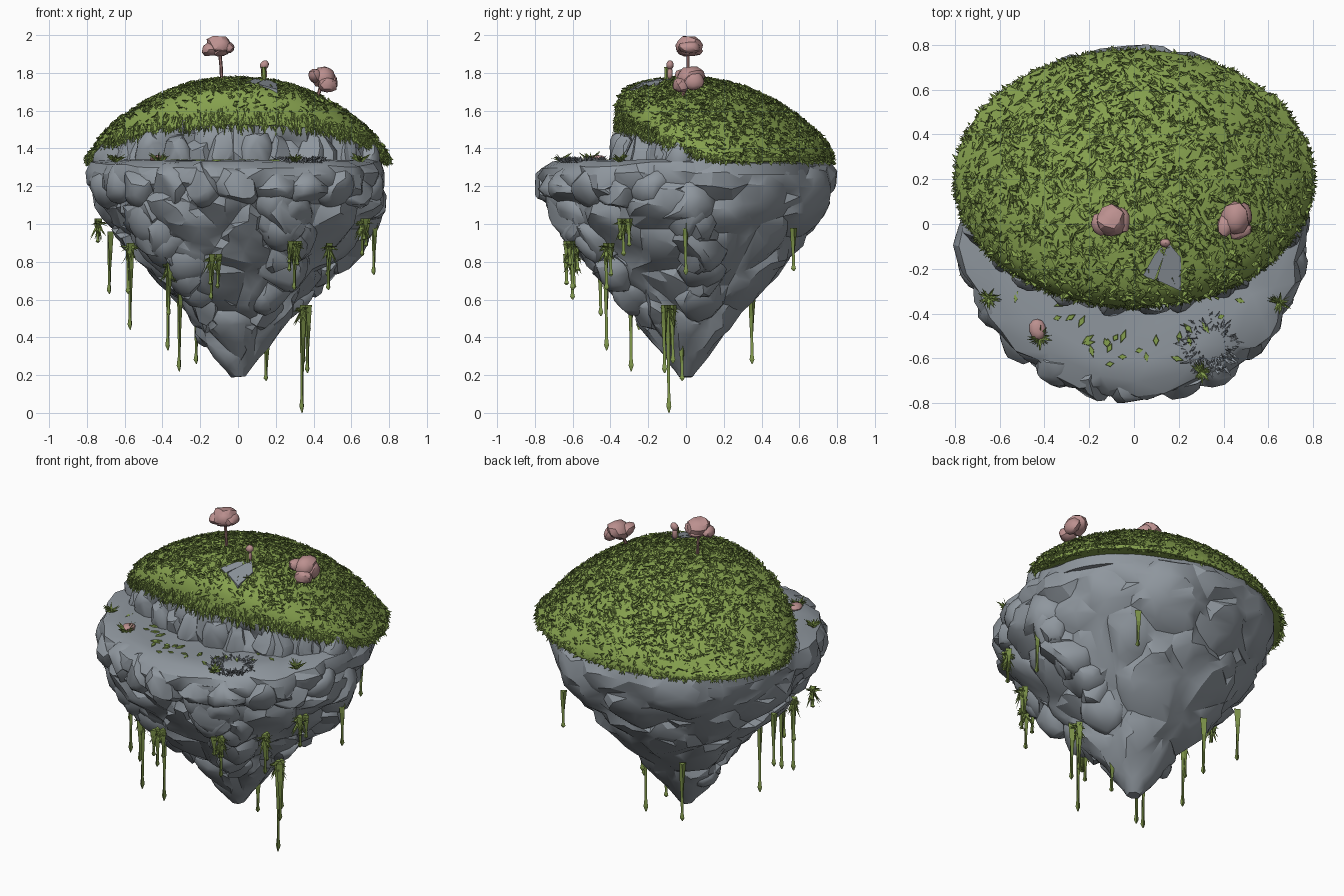
import bpy, bmesh, math, random
from mathutils import Vector, Matrix, noise

if "Cube" in bpy.data.objects:
    bpy.data.objects.remove(bpy.data.objects["Cube"])

random.seed(4)
U, TAU = random.uniform, math.tau

def material(name, *rgb):
    m = bpy.data.materials.new(name)
    m.diffuse_color = (*rgb, 1)
    m.use_nodes = True
    m.node_tree.nodes["Principled BSDF"].inputs["Base Color"].default_value = m.diffuse_color
    return m

ROCK = material("grey rock", 0.275, 0.308, 0.342)
GRASS = material("grass green", 0.235, 0.35, 0.075)
VINE = material("vine green", 0.215, 0.31, 0.07)
PINK = material("blossom pink", 0.50, 0.28, 0.275)
BARK = material("bark", 0.34, 0.18, 0.17)

def finish(name, bm, mat, smooth=None, decimate=None):
    me = bpy.data.meshes.new(name)
    bm.to_mesh(me)
    me.materials.append(mat)
    ob = bpy.data.objects.new(name, me)
    bpy.context.collection.objects.link(ob)
    bpy.ops.object.select_all(action='DESELECT')
    ob.select_set(True)
    bpy.context.view_layer.objects.active = ob
    if decimate:
        ob.modifiers.new("facets", 'DECIMATE').ratio = decimate
        bpy.ops.object.modifier_apply(modifier="facets")
    if smooth:
        bpy.ops.object.shade_smooth_by_angle(angle=math.radians(smooth))

def skin(bm, rings):
    """Skin closed rings of points and cap both ends."""
    loops = [[bm.verts.new(p) for p in r] for r in rings]
    n = len(loops[0])
    for a, b in zip(loops, loops[1:]):
        for i in range(n):
            bm.faces.new((a[i], a[(i + 1) % n], b[(i + 1) % n], b[i]))
    bm.faces.new(loops[0][::-1])
    bm.faces.new(loops[-1])
    bmesh.ops.recalc_face_normals(bm, faces=bm.faces)
    return bm

def lookup(t, table):
    for (a, va), (b, vb) in zip(table, table[1:]):
        if t <= b:
            return va + (vb - va) * (t - a) / (b - a)
    return table[-1][1]

def chunk(p, freq):
    """Cellular bulge: raised blocks separated by creases."""
    d, pts = noise.voronoi(p * freq)
    return min(d[1] - d[0], 0.4) * 0.9 - 0.22 + 0.4 * noise.noise(pts[0] * 3.7)

def polar(a, r, z):
    return Vector((r * math.cos(a), r * math.sin(a), z))

def jitter(s, sz):
    return Vector((U(-s, s), U(-s, s), U(-sz, sz)))

# Tapering rock body with a rounded front lip
PROFILE = [(0.19, 0.04), (0.3, 0.13), (0.4, 0.2), (0.5, 0.275), (0.6, 0.35), (0.7, 0.44), (0.8, 0.53),
           (0.9, 0.615), (1.0, 0.69), (1.1, 0.745), (1.2, 0.785), (1.28, 0.79), (1.33, 0.77)]
N = 110
steps = [(z, lookup(z, PROFILE), 1) for z in (0.19 + 1.14 * i / 54 for i in range(55))]
steps += [(1.342, 0.70, 0.4), (1.338, 0.6, 0.1), (1.33, 0.45, 0), (1.33, 0.2, 0)]
rings = []
for z, r, w in steps:
    rings.append([])
    for i in range(N):
        d = polar(TAU * i / N, 1, 0)
        p = d * r + Vector((0, 0, z))
        amp = (0.15 if d.y < 0.3 else 0.11) * w * min(1, r / 0.3) * (0.6 if z > 1.2 else 1)
        q = p + d * (amp * chunk(p, 3.4) + 0.3 * amp * chunk(p + Vector((7, 3, 1)), 6))
        q.z -= 0.04 * max(0, -d.y) * max(0, r - 0.66) / 0.12 * (z > 1.27) + 0.012 * noise.noise(p * 5)
        rings[-1].append(q)
finish("rock_body", skin(bmesh.new(), rings), ROCK, 27, 0.15)

# Rounded boulders: spheres trimmed by random planes
def boulder(bm, c, s, tall=1.0):
    planes = [(jitter(1, 1).normalized(), U(0.62, 0.85)) for _ in range(11)]
    for v in bmesh.ops.create_icosphere(bm, subdivisions=3, radius=1)['verts']:
        for n, d in planes:
            v.co -= n * max(0, v.co.dot(n) - d)
        v.co = Vector(c) + Vector((v.co.x, v.co.y, v.co.z * tall)) * s

bm = bmesh.new()
for i in range(32):
    z = 0.42 + 0.72 * math.sqrt(i / 32)
    a = i * 2.4 % (math.pi * 1.15) - math.pi * 1.07
    r = lookup(z, PROFILE)
    s = U(0.14, 0.2) * min(1, 0.35 + r)
    boulder(bm, polar(a, r - s * 0.78, z), s, U(0.9, 1.3))
for i in range(11):
    a = math.radians(-165 + i * 15)
    boulder(bm, polar(a, 0.66 + 0.03 * max(0, -math.sin(a)), U(1.19, 1.215)), U(0.13, 0.145), 0.95)
finish("boulders", bm, ROCK, 35, 0.3)

# Upper plateau: ellipse plan and domed crown
def crown(x, y):
    return max(1.385, 1.768 - 0.38 * ((x / 0.81) ** 2 + (y / 0.79) ** 2) ** 1.1)

def plan(a, k=1.0):
    return k * 0.8 * math.cos(a), 0.205 + k * 0.572 * math.sin(a)

def front(a):
    return max(0, -math.sin(a))

def rim_bottom(a):
    return lookup(front(a), [(0, 1.322), (0.12, 1.33), (0.3, 1.36), (0.6, 1.43), (0.85, 1.49), (1, 1.515)])

def grass_top(a, k):
    """Crown height, rounded down toward the rim."""
    top = crown(*plan(a, k))
    return top - (top - rim_bottom(a)) * 0.5 * max(0, (k - 0.88) / 0.12) ** 2.5

# Cliff wall under the grass
rings = []
for t in (j / 8 for j in range(9)):
    rings.append([])
    for a in (TAU * i / N for i in range(N)):
        f = front(a)
        x, y = plan(a, 0.93 + min(f, 0.3) * 0.1 + f * 0.10 * (1 - t))
        z = 1.26 + (rim_bottom(a) + 0.05 * f - 1.26) * t
        rings[-1].append(Vector((x, y, z)) + polar(a, 0.15 * f * chunk(Vector((x, y, z * 0.5)), 6), 0))
bm = skin(bmesh.new(), rings)
for i in range(12):
    a = math.radians(-152 + i * 11.2 + U(-3, 3))
    boulder(bm, (*plan(a, 0.925), 1.36 - 0.004 * abs(i - 5.5)), U(0.08, 0.105), 1.3 + 0.4 * front(a))
finish("cliff_wall", bm, ROCK, 30, 0.35)

# Grass dome with overhanging rim
rings = []
M = 72
for k in (0.02, 0.15, 0.3, 0.45, 0.6, 0.75, 0.87, 0.93, 0.97, 1.0):
    rings.append([(*plan(TAU * i / M, k), grass_top(TAU * i / M, k) + U(-0.003, 0.003)) for i in range(M)])
for k, h in ((1.0, 0.01), (0.94, 0.01)):
    rings.append([(*plan(TAU * i / M, k), rim_bottom(TAU * i / M) + h + U(-0.008, 0.008)) for i in range(M)])
finish("grass_dome", skin(bmesh.new(), rings), GRASS, 45)

# Folded leaf blades over the dome, longer ones hanging at the front
def blade(bm, base, vec, width):
    side = vec.cross(jitter(1, 1)).normalized() * width
    up = side.cross(vec).normalized() * width * 0.5
    a, b, c, t = (bm.verts.new(p) for p in (base - side, base + up, base + side, base + vec))
    bm.faces.new((a, b, t))
    bm.faces.new((b, c, t))

bm = bmesh.new()
for i in range(3600):
    a, k = U(0, TAU), math.sqrt(U(0, 1))
    x, y = plan(a, k)
    if math.hypot(x - 0.14, y + 0.19) < 0.075:
        continue
    g = Vector((1.3 * x, 1.38 * y, 1)).normalized()
    v = jitter(1, 0)
    v = (v - g * v.dot(g)) * 0.038 + g * U(0.0, 0.02)
    blade(bm, Vector((x, y, grass_top(a, k))), v, U(0.012, 0.019))
for i in range(2100):
    a = U(0, TAU) if i < 1000 else U(math.pi, TAU)
    v = polar(a, 0.012, -U(0.0, 0.025) - front(a) * U(0, 0.045)) + jitter(0.016, 0.008)
    blade(bm, Vector((*plan(a, U(0.98, 1.0)), U(rim_bottom(a), grass_top(a, 1) + 0.01))), v, U(0.007, 0.013))
finish("grass_blades", bm, GRASS)

# Tufts, moss and dry grass on the ledge
def tuft(bm, c, n, size, drop=0.0):
    for _ in range(n):
        v = polar(U(0, TAU), 1, U(0.2, 0.9) - drop) * size * U(0.6, 1.1)
        blade(bm, Vector(c) + v * 0.1, v, 0.011)

bm = bmesh.new()
for x, y in ((-0.42, -0.51), (-0.65, -0.33), (0.65, -0.35), (0.30, -0.66)):
    tuft(bm, (x, y, 1.335), 28, 0.052)
finish("ledge_tufts", bm, GRASS)

bm = bmesh.new()
for i in range(26):
    m = Matrix.Translation(polar(math.radians(U(-150, -30)), U(0.48, 0.64), 1.337)) @ \
        Matrix.Rotation(U(0, 6), 4, 'Z') @ Matrix.Diagonal((U(0.8, 1.8), 0.6, 0.2, 1))
    bmesh.ops.create_cone(bm, cap_ends=True, segments=4, radius1=0.022, radius2=0.018, depth=0.04, matrix=m)
finish("moss_patches", bm, GRASS)

bm = bmesh.new()
for i in range(180):
    d = polar(U(0, TAU), 1, 0)
    blade(bm, d * U(0.06, 0.125) + Vector((0.34, -0.54, 1.33)), d * U(0, 0.04) + jitter(0.02, 0.014)
          + Vector((0, 0, 0.02)), 0.011)
finish("dry_grass_ring", bm, ROCK)

# Bare stone slabs on the slope
bm = bmesh.new()
for pts in (((0.04, -0.23), (0.09, -0.25), (0.13, -0.15), (0.14, -0.08), (0.09, -0.14)),
            ((0.10, -0.25), (0.21, -0.30), (0.21, -0.15), (0.15, -0.08), (0.13, -0.15))):
    skin(bm, [[(x, y, crown(x, y) + h + U(0, 0.01)) for x, y in pts] for h in (-0.02, 0.004)])
finish("stone_slabs", bm, ROCK)

# Blossom crowns and trunks
def lobes(name, parts):
    bm = bmesh.new()
    for c, s in parts:
        m = Matrix.Translation(c) @ Matrix.Diagonal((*s, 1))
        for v in bmesh.ops.create_icosphere(bm, subdivisions=2, radius=1, matrix=m)['verts']:
            v.co += (v.co - Vector(c)) * 0.3 * noise.noise(v.co * 19)
    finish(name, bm, PINK, 30)

def trunk(name, path, radius, mat=BARK):
    rings = [[Vector(p) + polar(k * math.pi / 3, radius, 0) for k in range(6)] for p in path]
    finish(name, skin(bmesh.new(), rings), mat, 40)

lobes("tall_tree_crown", [((-0.10, 0.015, 1.948), (0.07, 0.07, 0.052)), ((-0.15, 0.0, 1.925), (0.047, 0.05, 0.036)),
                          ((-0.055, 0.02, 1.935), (0.042, 0.055, 0.035)), ((-0.1, 0.02, 1.915), (0.06, 0.06, 0.03))])
trunk("tall_tree_trunk", [(-0.085, 0.01, 1.74), (-0.09, 0.01, 1.84), (-0.1, 0.01, 1.94)], 0.009)
lobes("low_tree_crown", [((0.45, 0.02, 1.78), (0.065, 0.07, 0.055)), ((0.41, -0.005, 1.785), (0.04, 0.05, 0.04)),
                         ((0.49, 0.04, 1.755), (0.04, 0.055, 0.045)), ((0.47, -0.025, 1.735), (0.05, 0.045, 0.04))])
trunk("low_tree_trunk", [(0.41, -0.03, 1.64), (0.43, -0.01, 1.70), (0.45, 0.01, 1.77)], 0.01)
lobes("small_bush", [((0.14, -0.085, 1.838), (0.024, 0.021, 0.027)), ((0.138, -0.085, 1.80), (0.02, 0.018, 0.036))])
trunk("small_bush_stem", [(0.14, -0.1, 1.73), (0.135, -0.105, 1.83)], 0.012, VINE)
lobes("ledge_flower", [((-0.43, -0.465, 1.345), (0.035, 0.045, 0.02))])

# Hanging vines: (x, y, top, bottom, strands)
VINES = [(-0.68, 0.1, 0.96, 0.63, 1), (-0.57, -0.25, 0.9, 0.44, 2), (-0.37, -0.42, 0.8, 0.33, 2),
         (-0.31, -0.29, 0.72, 0.22, 1), (-0.22, 0.35, 0.62, 0.26, 1), (-0.14, -0.6, 0.84, 0.6, 3),
         (0.30, -0.6, 0.91, 0.65, 4), (0.34, -0.09, 0.57, 0.0, 3), (0.15, -0.02, 0.4, 0.17, 1),
         (0.48, -0.42, 0.9, 0.65, 2), (0.66, -0.33, 1.03, 0.83, 3), (0.72, 0.0, 1.03, 0.73, 1),
         (0.45, 0.57, 0.98, 0.75, 1), (-0.74, -0.2, 1.03, 0.9, 2)]
bm = bmesh.new()
for x, y, top, bot, n in VINES:
    if n > 1:
        tuft(bm, (x, y, top - 0.02), 10 * n, 0.05, 0.75)
        tuft(bm, (x, y, top - 0.03), 6 * n, 0.045, 2.2)
    for s in range(n):
        c = Vector((x, y, 0)) + (jitter(0.035, 0) if s else Vector())
        end = top - (top - bot) * U(0.45, 0.85) if s else bot
        skin(bm, [[c + polar(k * TAU / 3 + t, r, top + (end - top) * t) for k in range(3)] for t, r in
                  ((0, 0.022), (0.3, 0.016), (0.6, 0.01), (0.85, 0.009), (0.94, 0.015), (1, 0.003))])
finish("hanging_vines", bm, VINE)
